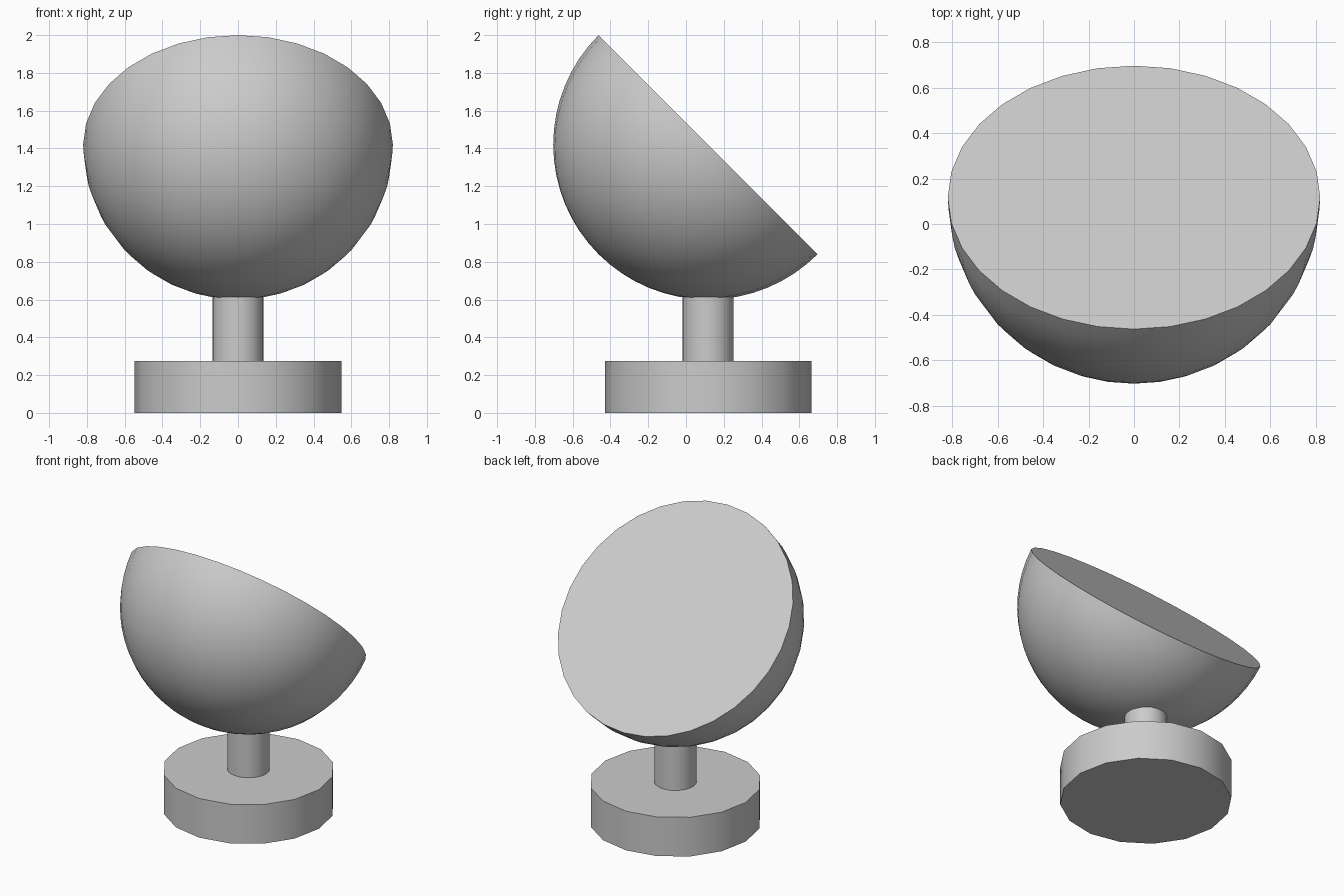
import bpy, bmesh, math
from mathutils import Matrix

cube = bpy.data.objects.get("Cube")
if cube:
    bpy.data.objects.remove(cube, do_unlink=True)

grey = bpy.data.materials.new("plain_grey")
grey.use_nodes = True
colour = (0.6, 0.6, 0.6, 1)
grey.diffuse_color = colour
grey.node_tree.nodes["Principled BSDF"].inputs["Base Color"].default_value = colour

AXIS_Y = 0.117


def finish(obj, name, angle=40):
    obj.name = obj.data.name = name
    obj.data.materials.append(grey)
    bpy.ops.object.select_all(action="DESELECT")
    obj.select_set(True)
    bpy.context.view_layer.objects.active = obj
    bpy.ops.object.shade_smooth_by_angle(angle=math.radians(angle))


def disc_column(name, radius, bottom, top, sides):
    bpy.ops.mesh.primitive_cylinder_add(vertices=sides, radius=radius, depth=top - bottom,
                                        location=(0, AXIS_Y, (bottom + top) / 2))
    finish(bpy.context.object, name)


# Foot and stem
disc_column("base", 0.547, 0, 0.275, 16)
disc_column("stem", 0.135, 0.275, 0.66, 32)

# Solid half ball with its flat face tilted up and to the back
bpy.ops.mesh.primitive_uv_sphere_add(segments=32, ring_count=32, radius=0.82)
bowl = bpy.context.object
bm = bmesh.new()
bm.from_mesh(bowl.data)
cut = bmesh.ops.bisect_plane(bm, geom=bm.verts[:] + bm.edges[:] + bm.faces[:], dist=1e-4,
                             plane_co=(0, 0, 0), plane_no=(0, 0, 1), clear_outer=True)
bmesh.ops.contextual_create(bm, geom=[e for e in bm.edges if e.is_boundary])
bmesh.ops.recalc_face_normals(bm, faces=bm.faces[:])
bmesh.ops.transform(bm, verts=bm.verts[:],
                    matrix=Matrix.Translation((0, AXIS_Y, 1.42)) @ Matrix.Rotation(math.radians(-45), 4, "X"))
bm.to_mesh(bowl.data)
bm.free()
finish(bowl, "half_ball")
